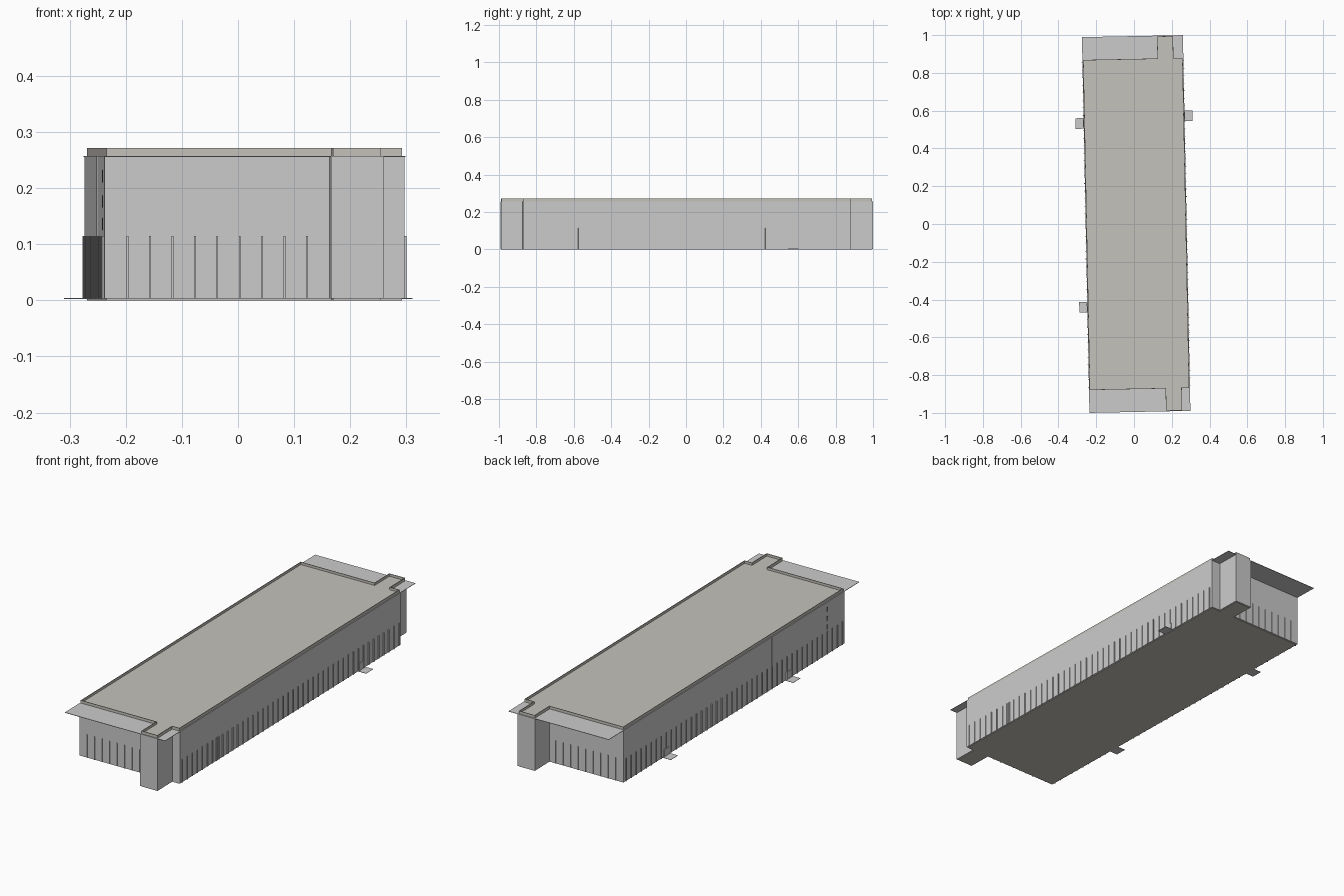
import bpy, bmesh

if "Cube" in bpy.data.objects:
    bpy.data.objects.remove(bpy.data.objects["Cube"])

CX, ANGLE = 0.0115, 0.02      # the whole building is turned slightly
W, L, B = 0.2636, 0.991, 0.874   # half width, half length to towers, half length of hall
OUT = 0.0037                  # wall cladding stands proud of slab and parapet
TOWERS = {-1: (0.138, 0.224), 1: (0.130, 0.215)}   # x range of end towers


def material(name, rgb):
    m = bpy.data.materials.new(name)
    m.diffuse_color = (*rgb, 1)
    m.use_nodes = True
    m.node_tree.nodes["Principled BSDF"].inputs["Base Color"].default_value = m.diffuse_color
    return m


BEIGE = material("warm_grey", (0.56, 0.54, 0.50))


def finish(bm, name, mat=None):
    bmesh.ops.recalc_face_normals(bm, faces=bm.faces)
    me = bpy.data.meshes.new(name)
    bm.to_mesh(me)
    bm.free()
    ob = bpy.data.objects.new(name, me)
    ob.location.x = CX
    ob.rotation_euler.z = ANGLE
    if mat:
        me.materials.append(mat)
    bpy.context.collection.objects.link(ob)
    return ob


def footprint(o):
    """Outline of hall plus end towers, offset outward by o."""
    w, l, b = W + o, L + o, B + o
    (f0, f1), (k0, k1) = TOWERS[-1], TOWERS[1]
    return [(-w, -b), (f0 - o, -b), (f0 - o, -l), (f1 + o, -l), (f1 + o, -b), (w, -b),
            (w, b), (k1 + o, b), (k1 + o, l), (k0 - o, l), (k0 - o, b), (-w, b)]


def prism(name, o, z0, z1, mat=None):
    bm = bmesh.new()
    f = bm.faces.new([bm.verts.new((x, y, z0)) for x, y in footprint(o)])
    ext = bmesh.ops.extrude_face_region(bm, geom=[f], use_keep_orig=True)["geom"]
    vs = [v for v in ext if isinstance(v, bmesh.types.BMVert)]
    bmesh.ops.translate(bm, verts=vs, vec=(0, 0, z1 - z0))
    return finish(bm, name, mat)


def add_box(bm, x0, x1, y0, y1, z0, z1):
    vs = bmesh.ops.create_cube(bm, size=1)["verts"]
    for v in vs:
        v.co = (x1 if v.co.x > 0 else x0, y1 if v.co.y > 0 else y0, z1 if v.co.z > 0 else z0)


def boxes(name, items, mat=None):
    bm = bmesh.new()
    for it in items:
        add_box(bm, *it)
    return finish(bm, name, mat)


# Base slab, wall cladding and roof deck
prism("base_slab", 0, 0, 0.003, BEIGE)
prism("outer_walls", OUT, 0.003, 0.257)
prism("roof_deck", -0.003, 0.257, 0.259, BEIGE)

# Parapet: a thin ring following the outline
bm = bmesh.new()
rings = [[bm.verts.new((x, y, z)) for x, y in footprint(o)]
         for o, z in ((0, 0.257), (0, 0.271), (-0.003, 0.271), (-0.003, 0.257))]
n = len(rings[0])
for a in range(4):
    p, q = rings[a], rings[(a + 1) % 4]
    for i in range(n):
        j = (i + 1) % n
        bm.faces.new((p[i], p[j], q[j], q[i]))
finish(bm, "parapet", BEIGE)

# Thin canopies over the recesses beside each end tower
w = W + OUT
for s, tag in ((-1, "front"), (1, "back")):
    t0, t1 = TOWERS[s]
    y0, y1 = sorted((s * B, s * (L + OUT)))
    boxes(tag + "_canopies", [(-w, t0 - 0.001, y0, y1, 0.2555, 0.2575),
                              (t1 + 0.001, w, y0, y1, 0.2555, 0.2575)])

# Short pilasters along the long sides
P, Z0, Z1 = 0.0016, 0.003, 0.115
for s, tag in ((-1, "left"), (1, "right")):
    x0, x1 = sorted((s * (w - 0.001), s * (w + 0.004)))
    ys = [-0.86 + 0.04 * i for i in range(44)]
    if s > 0:
        ys += [-0.59, -0.57]
    boxes(tag + "_pilasters", [(x0, x1, y - P, y + P, Z0, Z1) for y in ys])

# Pilasters on the recessed end walls and the tower faces
for s, tag in ((-1, "front"), (1, "back")):
    t0, t1 = TOWERS[s]
    items = []
    for i in range(12):
        x = -0.226 + 0.04 * i
        if x < t0 - 0.008:
            y = B
        elif t0 < x < t1:
            y = L
        else:
            continue
        a, b = sorted((s * y, s * (y + OUT + 0.0035 * (y == B))))
        items.append((x - P, x + P, a, b, Z0, Z1))
    boxes(tag + "_pilasters", items)

# Entrances: a door panel with a paving pad outside
for tag, s, y in (("right_rear", 1, 0.567), ("left_rear", -1, 0.538), ("left_front", -1, -0.435)):
    a, b = sorted((s * W, s * 0.31))
    boxes(tag + "_pad", [(a, b, y - 0.028, y + 0.028, 0.0025, 0.004)])
    a, b = sorted((s * W, s * (w + 0.003)))
    boxes(tag + "_door", [(a, b, y - 0.02, y + 0.02, 0.003, 0.04)])

# Downpipe and small vents on the left side
boxes("left_downpipe", [(-w - 0.002, -w + 0.001, -0.302, -0.298, 0.115, 0.257)])
boxes("left_vents", [(-w - 0.001, -w + 0.001, -0.745, -0.735, z, z + 0.022)
                     for z in (0.125, 0.165, 0.21)], material("dark_vent", (0.15, 0.15, 0.15)))
